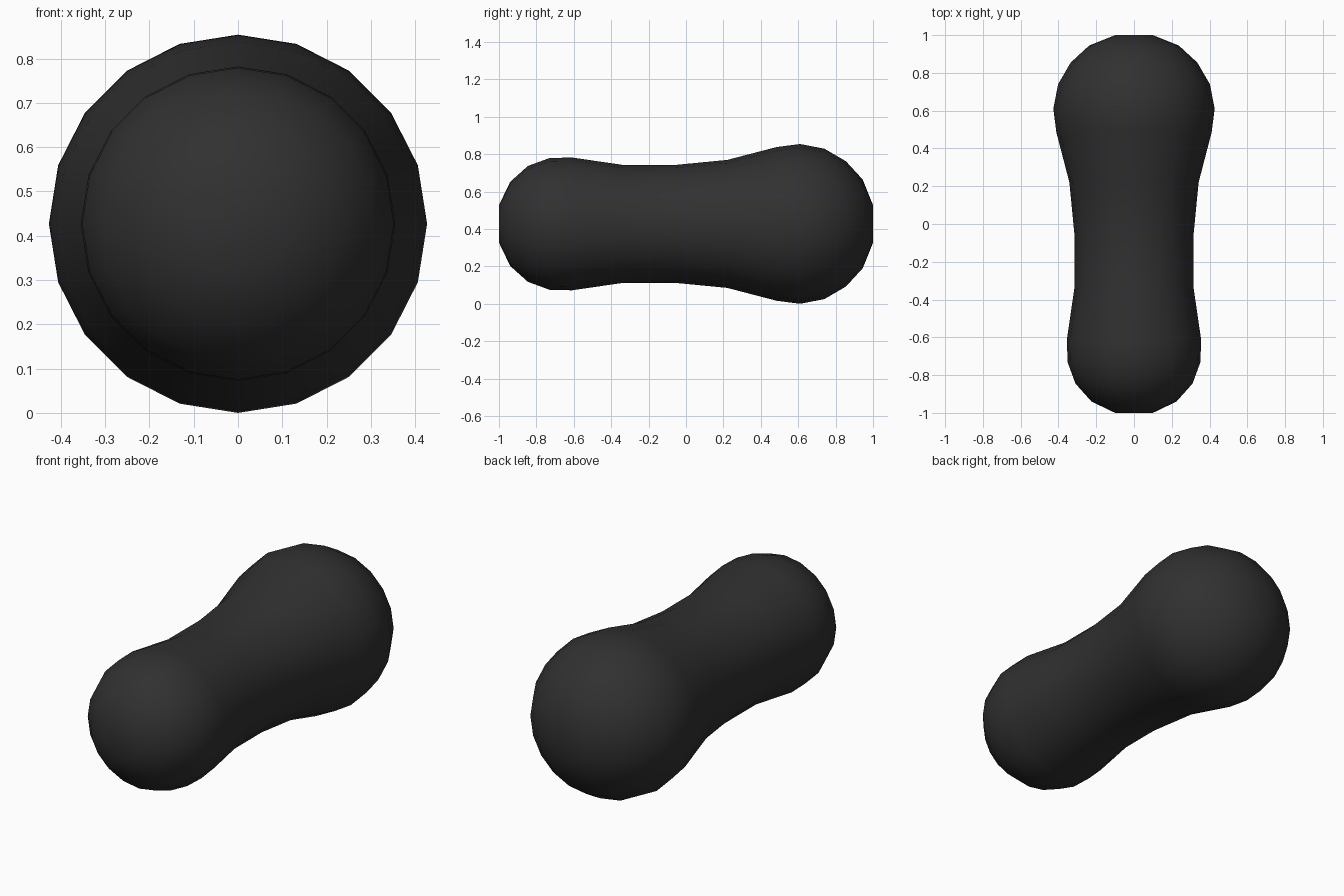
import bpy, bmesh, math

if "Cube" in bpy.data.objects:
    bpy.data.objects.remove(bpy.data.objects["Cube"])

SEGMENTS = 20
CENTRE_Z = 0.427

# Profile along the length: (y, radius)
PROFILE = [(-1.0, 0.10), (-0.94, 0.225), (-0.845, 0.31), (-0.73, 0.352),
           (-0.61, 0.355), (-0.335, 0.315), (-0.06, 0.315), (0.22, 0.342),
           (0.485, 0.411), (0.61, 0.427), (0.74, 0.402), (0.855, 0.335),
           (0.945, 0.237), (1.0, 0.10)]

# Rounded body: rings joined into a skin, closed at both ends
bm = bmesh.new()
rings = []
for y, r in PROFILE:
    ring = []
    for i in range(SEGMENTS):
        a = 2 * math.pi * i / SEGMENTS
        ring.append(bm.verts.new((r * math.sin(a), y, CENTRE_Z + r * math.cos(a))))
    rings.append(ring)
for a, b in zip(rings, rings[1:]):
    for i in range(SEGMENTS):
        j = (i + 1) % SEGMENTS
        bm.faces.new((a[i], a[j], b[j], b[i]))
bm.faces.new(rings[0])
bm.faces.new(rings[-1])
bmesh.ops.recalc_face_normals(bm, faces=bm.faces[:])

mesh = bpy.data.meshes.new("rounded_body")
bm.to_mesh(mesh)
bm.free()
mesh.shade_smooth()
body = bpy.data.objects.new("rounded_body", mesh)
bpy.context.collection.objects.link(body)

# Dark finish
mat = bpy.data.materials.new("dark_grey")
mat.diffuse_color = (0.03, 0.03, 0.03, 1)
mat.use_nodes = True
mat.node_tree.nodes["Principled BSDF"].inputs["Base Color"].default_value = mat.diffuse_color
mesh.materials.append(mat)
